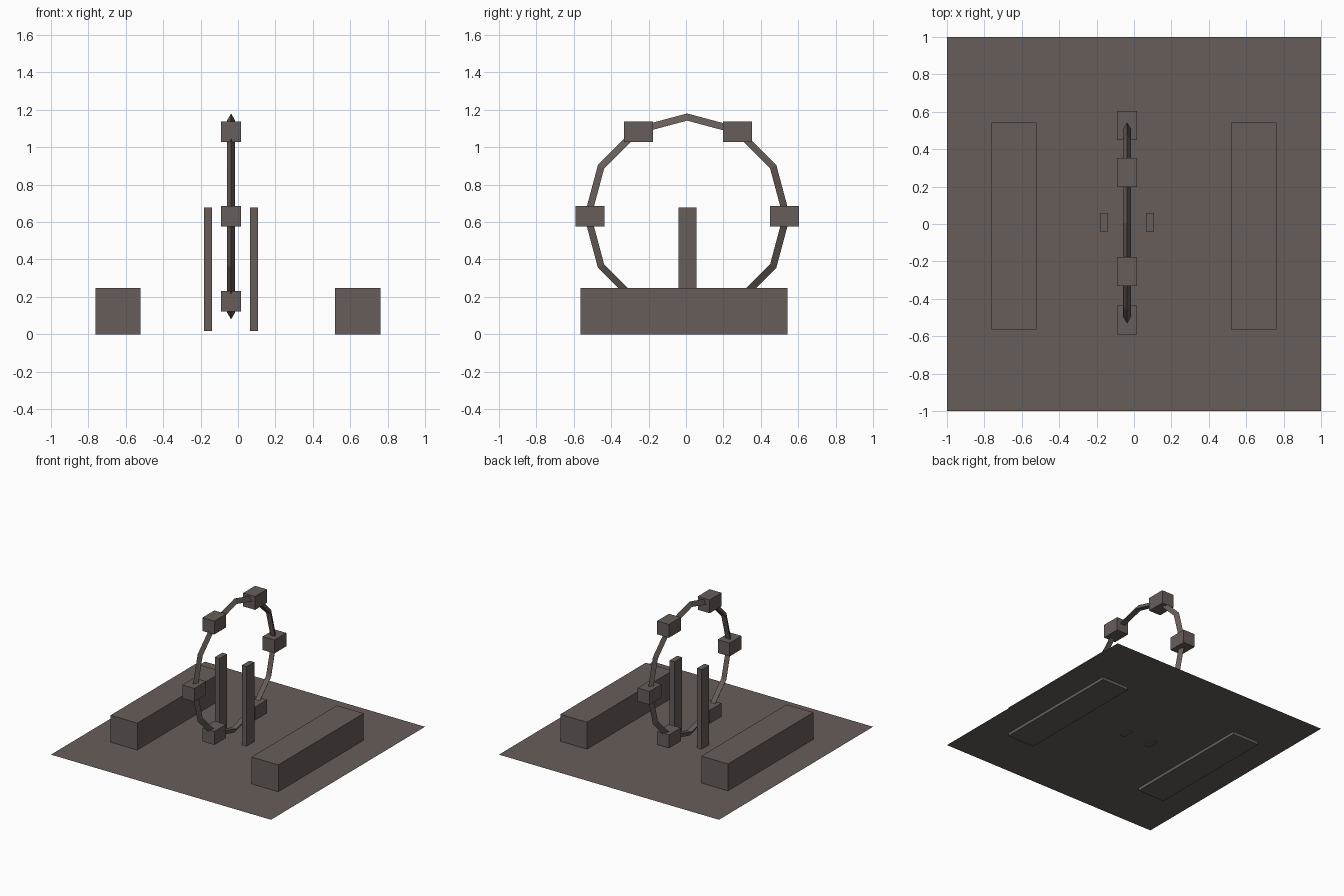
import bpy, math

if "Cube" in bpy.data.objects:
    bpy.data.objects.remove(bpy.data.objects["Cube"])

mat = bpy.data.materials.new("dull_brown")
mat.diffuse_color = (0.135, 0.11, 0.1, 1)
mat.use_nodes = True
mat.node_tree.nodes["Principled BSDF"].inputs["Base Color"].default_value = mat.diffuse_color


def finish(name):
    ob = bpy.context.object
    ob.name = name
    ob.data.materials.append(mat)
    return ob


def box(name, x, y, z):
    """Box from (min, max) ranges on each axis."""
    bpy.ops.mesh.primitive_cube_add(size=1, location=[sum(r) / 2 for r in (x, y, z)])
    ob = finish(name)
    ob.scale = [r[1] - r[0] for r in (x, y, z)]
    bpy.ops.object.transform_apply(location=False, rotation=False, scale=True)


# Ground sheet
bpy.ops.mesh.primitive_plane_add(size=2, location=(0, 0, 0.025))
finish("base_sheet")

# Long side blocks, sunk slightly through the sheet
for side, x in (("left", (-0.763, -0.52)), ("right", (0.518, 0.762))):
    box(side + "_block", x, (-0.565, 0.544), (0, 0.246))

# Two upright posts either side of the wheel
for side, x in (("left", (-0.182, -0.138)), ("right", (0.064, 0.108))):
    box(side + "_post", x, (-0.041, 0.057), (0.018, 0.678))

# Twelve-sided wheel rim with a triangular section, ridge outward
WX, WY, WZ = -0.037, 0.006, 0.63
bpy.ops.mesh.primitive_torus_add(major_segments=12, minor_segments=3,
                                 major_radius=0.525, minor_radius=0.0255,
                                 location=(WX, WY, WZ),
                                 rotation=(0, math.pi / 2, 0))
finish("wheel_rim")

# Six level cabins spaced around the rim
for i in range(6):
    a = math.radians(60 * i)
    y, z = WY + 0.52 * math.cos(a), WZ + 0.524 * math.sin(a)
    if i in (1, 5):   # back pair sits slightly further out
        y += 0.009
    box(f"cabin_{i + 1}", (WX - 0.054, WX + 0.054),
        (y - 0.077, y + 0.077), (z - 0.055, z + 0.055))
